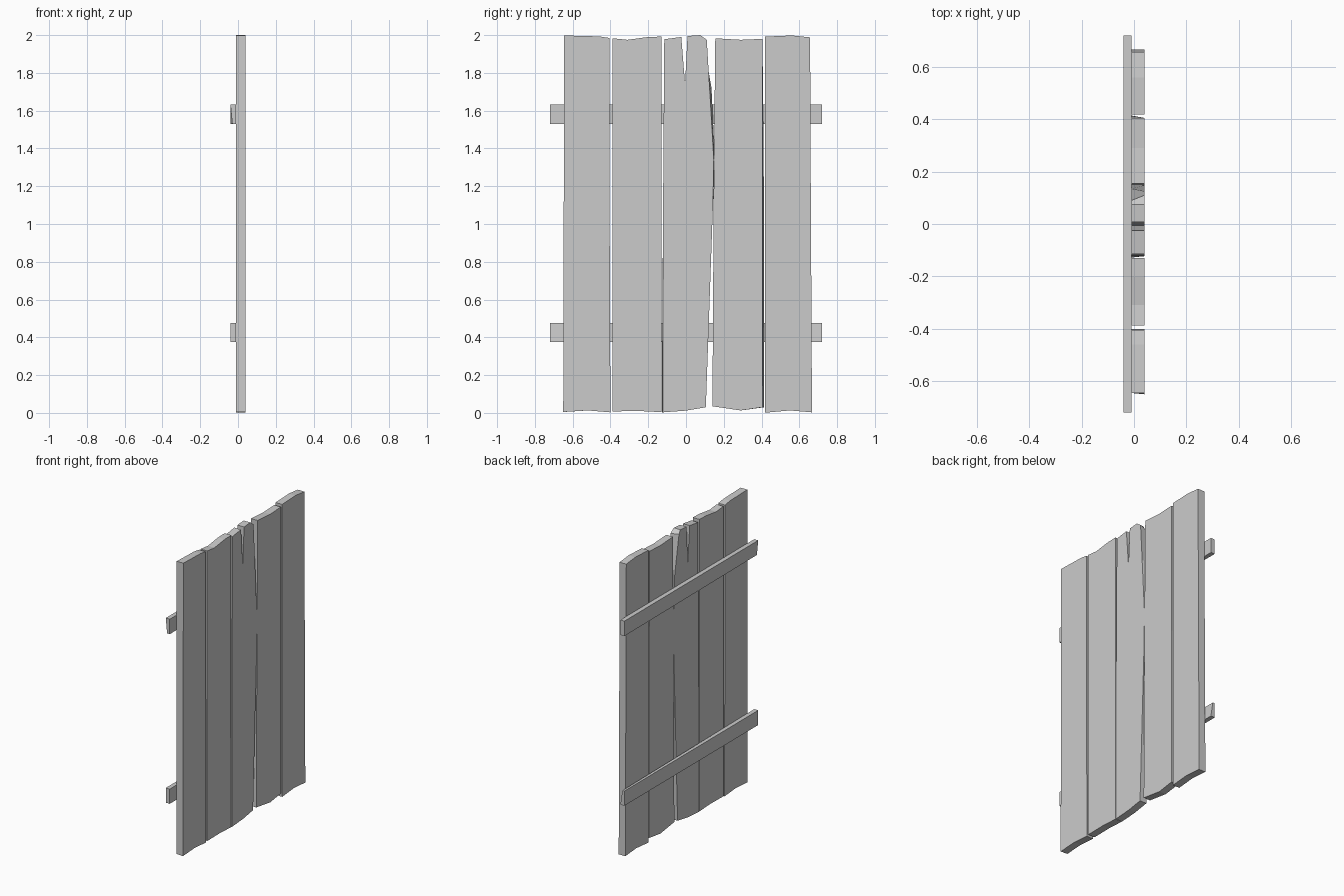
import bpy, bmesh

if "Cube" in bpy.data.objects:
    bpy.data.objects.remove(bpy.data.objects["Cube"])

BACK, FRONT = -0.01, 0.04


def make_object(name, verts, faces):
    mesh = bpy.data.meshes.new(name)
    mesh.from_pydata(verts, [], faces)
    bm = bmesh.new()
    bm.from_mesh(mesh)
    # split only the bent or concave faces so they fill cleanly
    bmesh.ops.triangulate(bm, faces=[f for f in bm.faces if len(f.verts) > 4])
    bmesh.ops.recalc_face_normals(bm, faces=bm.faces)
    bm.to_mesh(mesh)
    bm.free()
    obj = bpy.data.objects.new(name, mesh)
    bpy.context.collection.objects.link(obj)
    return obj


def plank(name, outline):
    """Extrude a (y, z, back shift in y) outline through the door thickness."""
    n = len(outline)
    verts = [(FRONT, p[0], p[1]) for p in outline]
    verts += [(BACK, p[0] + (p[2] if len(p) > 2 else 0), p[1]) for p in outline]
    faces = [list(range(n)), list(range(2 * n - 1, n - 1, -1))]
    faces += [(i, i + n, (i + 1) % n + n, (i + 1) % n) for i in range(n)]
    return make_object(name, verts, faces)


def batten(name, z0, z1, taper):
    """Rail across the back; taper = {corner index: x} nudges worn corners."""
    verts = [(x, y, z) for y in (-0.72, 0.72)
             for x, z in ((-0.04, z0), (BACK, z0), (BACK, z1), (-0.04, z1))]
    for i, x in taper.items():
        verts[i] = (x, verts[i][1], verts[i][2])
    faces = [(0, 1, 2, 3), (7, 6, 5, 4)]
    faces += [(i, i + 4, (i + 1) % 4 + 4, (i + 1) % 4) for i in range(4)]
    return make_object(name, verts, faces)


# Planks with worn ends, running from the -y edge to the +y edge
plank("plank_1", [(-0.65, 0.005, 0.005), (-0.52, 0.013), (-0.40, 0.003),
                  (-0.405, 1.2), (-0.405, 1.985), (-0.46, 1.993), (-0.645, 1.998)])
plank("plank_2", [(-0.388, 0.008), (-0.25, 0.01), (-0.13, 0.004),
                  (-0.13, 1.992), (-0.20, 1.99), (-0.31, 1.975), (-0.388, 1.983)])

# Middle plank, split at the top and bowed on its right side
plank("split_plank", [(-0.123, 0.003, -0.005), (0.0, 0.012), (0.105, 0.03),
                      (0.142, 1.08), (0.147, 1.34, 0.006), (0.125, 1.72, 0.01),
                      (0.11, 1.975, -0.02), (0.075, 2.0), (0.008, 1.995),
                      (-0.005, 1.74), (-0.025, 1.99), (-0.115, 1.978),
                      (-0.122, 1.0)])
plank("plank_4", [(0.14, 0.035), (0.29, 0.013), (0.405, 0.03, 0.009),
                  (0.405, 1.1, 0.008), (0.405, 1.98), (0.29, 1.975), (0.155, 1.983),
                  (0.147, 1.2)])
plank("plank_5", [(0.418, 0.001), (0.55, 0.013), (0.667, 0.003),
                  (0.66, 1.3), (0.657, 1.988), (0.56, 1.998), (0.418, 1.992)])

# Two rails on the back
batten("lower_batten", 0.375, 0.475, {6: -0.025})
batten("upper_batten", 1.53, 1.632, {0: -0.03})
